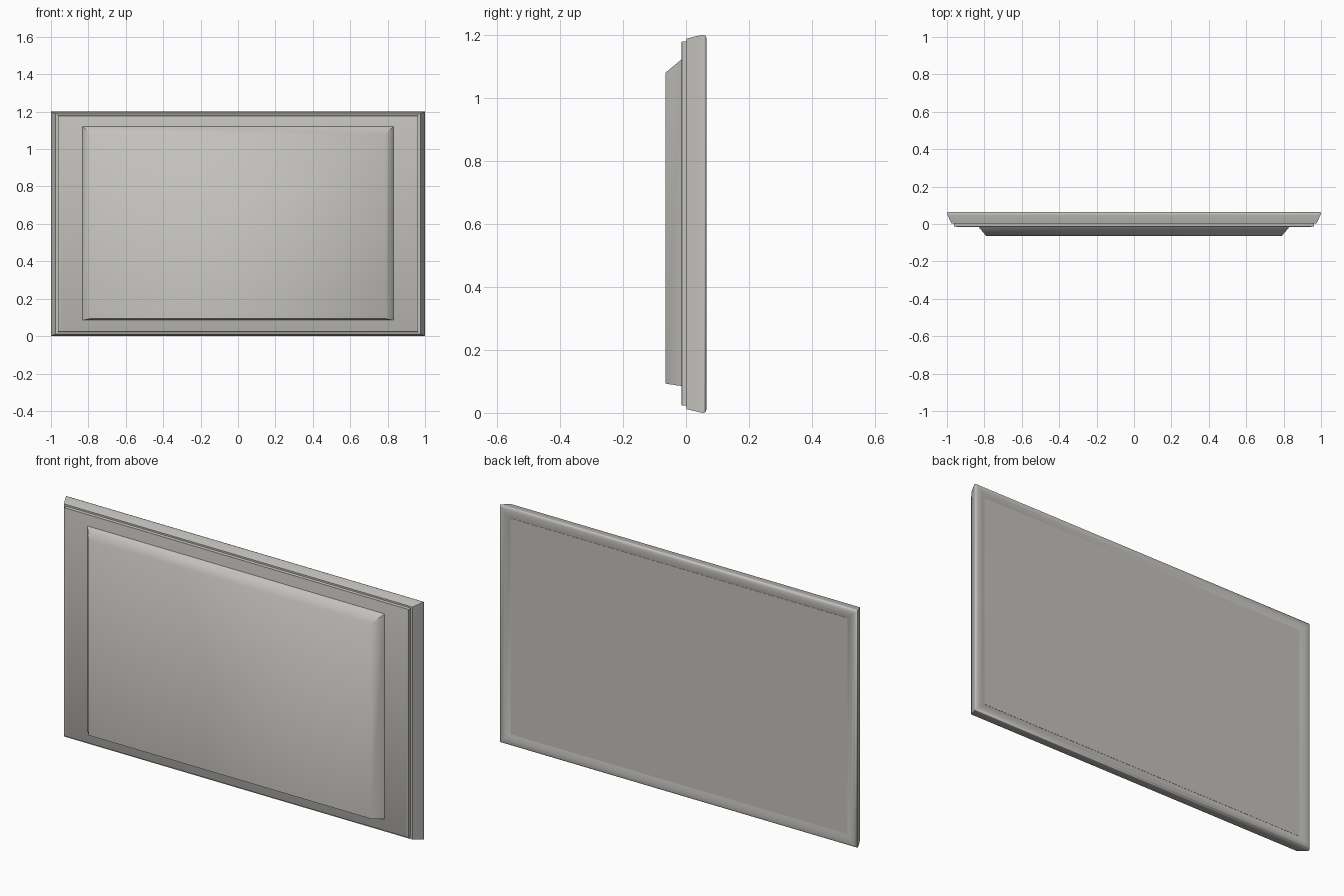
import bpy, bmesh

if "Cube" in bpy.data.objects:
    bpy.data.objects.remove(bpy.data.objects["Cube"])

grey = bpy.data.materials.new("warm_grey")
grey.diffuse_color = (0.55, 0.54, 0.51, 1)
grey.use_nodes = True
grey.node_tree.nodes["Principled BSDF"].inputs["Base Color"].default_value = grey.diffuse_color


def loft(name, rings, angle=0.6):
    """Closed solid through rectangles (half width, bottom z, top z, y), ordered back (-y) to screen (+y)."""
    bm = bmesh.new()
    loops = [[bm.verts.new(p) for p in ((-w, y, lo), (w, y, lo), (w, y, hi), (-w, y, hi))]
             for w, lo, hi, y in rings]
    for a, b in zip(loops, loops[1:]):
        for i in range(4):
            j = (i + 1) % 4
            bm.faces.new((a[i], a[j], b[j], b[i]))
    bm.faces.new(loops[0])
    bm.faces.new(loops[-1][::-1])
    bmesh.ops.recalc_face_normals(bm, faces=bm.faces)
    me = bpy.data.meshes.new(name)
    bm.to_mesh(me)
    bm.free()
    me.materials.append(grey)
    ob = bpy.data.objects.new(name, me)
    bpy.context.collection.objects.link(ob)
    bpy.ops.object.select_all(action='DESELECT')
    ob.select_set(True)
    bpy.context.view_layer.objects.active = ob
    bpy.ops.object.shade_smooth_by_angle(angle=angle)
    return ob


# Bevelled housing bulge on the -y side
loft("rear_housing", [(0.79, 0.093, 1.08, -0.065),
                      (0.832, 0.085, 1.122, -0.014)], 1.05)

# Thin stepped plate behind the frame
loft("rear_plate", [(0.945, 0.028, 1.172, -0.015),
                    (0.963, 0.024, 1.178, -0.013),
                    (0.963, 0.022, 1.18, 0.004)])

# Frame: flared sides, rounded lip and inward sloping bezel ending at the screen
loft("frame", [(0.975, 0.012, 1.188, 0.002),
               (0.985, 0.007, 1.193, 0.022),
               (0.997, 0.001, 1.199, 0.048),
               (1.0, 0.0, 1.2, 0.056),
               (0.998, 0.003, 1.197, 0.062),
               (0.99, 0.011, 1.189, 0.065),
               (0.968, 0.032, 1.168, 0.064),
               (0.945, 0.052, 1.148, 0.056)], 0.9)

# Flat screen panel set just inside the bezel
loft("screen", [(0.943, 0.054, 1.146, 0.05),
                (0.943, 0.054, 1.146, 0.057)])
